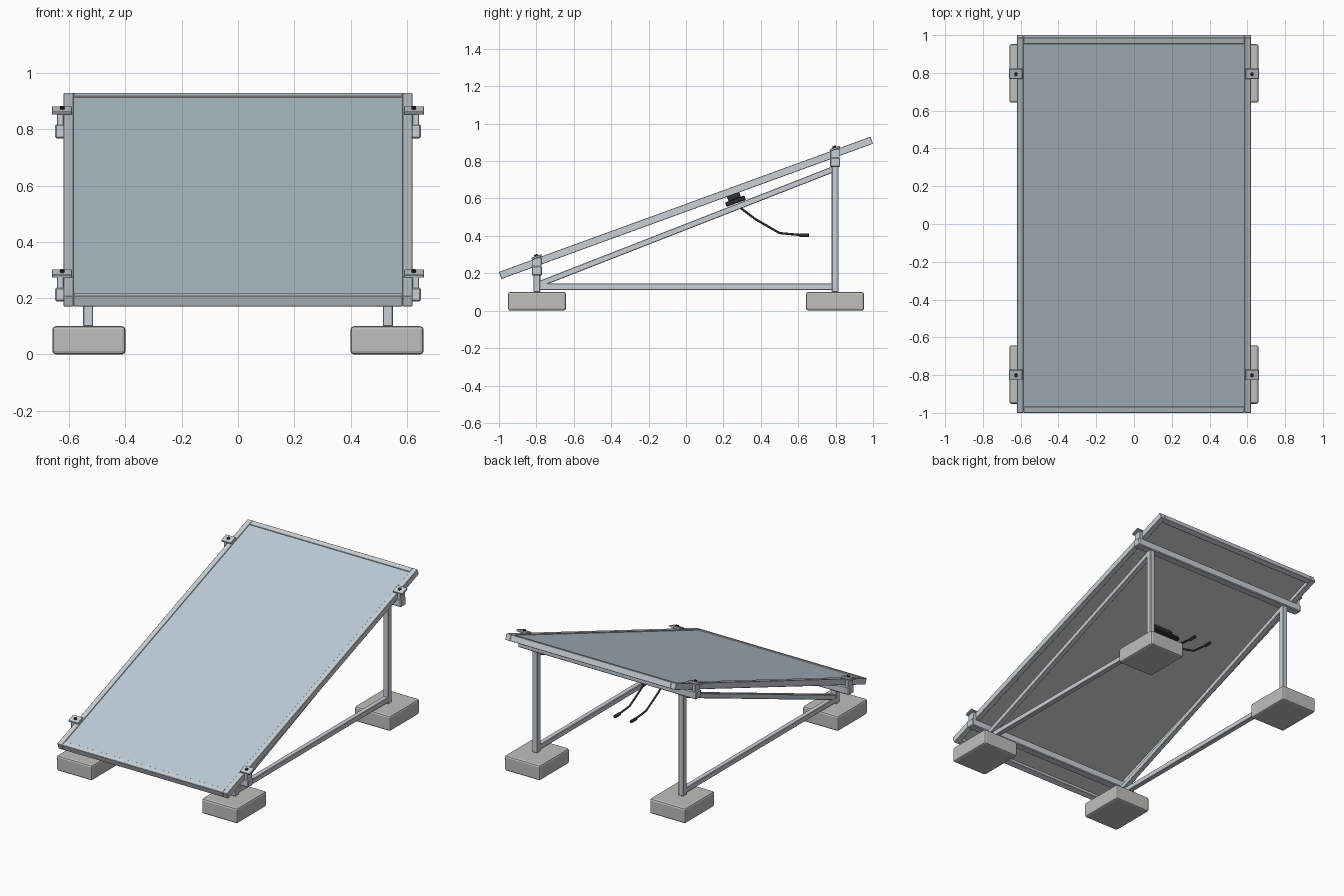
import bpy, bmesh, math
from mathutils import Matrix, Vector

if "Cube" in bpy.data.objects:
    bpy.data.objects.remove(bpy.data.objects["Cube"])

TILT = math.radians(20)
PANEL = Matrix.Translation((0, 0, 0.55)) @ Matrix.Rotation(TILT, 4, 'X')
I = Matrix.Identity(4)


def material(name, rgb):
    m = bpy.data.materials.new(name)
    m.diffuse_color = (*rgb, 1)
    m.use_nodes = True
    m.node_tree.nodes["Principled BSDF"].inputs["Base Color"].default_value = m.diffuse_color
    return m


STEEL = material("steel", (0.58, 0.63, 0.67))
GLASS = material("glass", (0.50, 0.60, 0.67))
WHITE = material("backing", (0.75, 0.75, 0.72))
STONE = material("concrete", (0.52, 0.52, 0.49))
BLACK = material("black_plastic", (0.03, 0.03, 0.035))


def link(name, data, mat, matrix=I):
    ob = bpy.data.objects.new(name, data)
    bpy.context.collection.objects.link(ob)
    data.materials.append(mat)
    ob.matrix_world = matrix
    return ob


def box(name, centre, size, mat, matrix=I, bevel=0.003, segments=1):
    bm = bmesh.new()
    bmesh.ops.create_cube(bm, size=1)
    bmesh.ops.scale(bm, vec=size, verts=bm.verts)
    me = bpy.data.meshes.new(name)
    bm.to_mesh(me)
    bm.free()
    ob = link(name, me, mat, matrix @ Matrix.Translation(centre))
    if bevel:
        mod = ob.modifiers.new("edges", 'BEVEL')
        mod.width, mod.segments = bevel, segments
    return ob


def beam(name, a, b, width, mat):
    a, b = Vector(a), Vector(b)
    d = b - a
    # beams lie in the y-z plane, so one rotation about x aims them
    rot = Matrix.Rotation(math.atan2(d.z, d.y), 4, 'X')
    return box(name, (0, 0, 0), (width, d.length, width), mat,
               Matrix.Translation((a + b) / 2) @ rot)


def cylinder(name, matrix, radius, depth, mat, sides):
    bm = bmesh.new()
    bmesh.ops.create_cone(bm, cap_ends=True, segments=sides,
                          radius1=radius, radius2=radius, depth=depth)
    me = bpy.data.meshes.new(name)
    bm.to_mesh(me)
    bm.free()
    return link(name, me, mat, matrix)


def tube(name, points, radius, mat):
    cu = bpy.data.curves.new(name, 'CURVE')
    cu.dimensions = '3D'
    cu.bevel_depth, cu.bevel_resolution, cu.use_fill_caps = radius, 2, True
    sp = cu.splines.new('POLY')
    sp.points.add(len(points) - 1)
    for p, co in zip(sp.points, points):
        p.co = (*co, 1)
    return link(name, cu, mat)


# Panel: glass, backing sheet and four frame bars, in tilted space
W, L, T, F = 1.24, 2.114, 0.04, 0.035
box("glass", (0, 0, 0.0125), (W - F, L - F, 0.005), GLASS, PANEL, 0)
box("backing_sheet", (0, 0, 0.0075), (W - F, L - F, 0.005), WHITE, PANEL, 0)
for s, side, end in ((-1, "left", "lower"), (1, "right", "upper")):
    box(f"frame_{side}", (s * (W - F) / 2, 0, 0), (F, L, T), STEEL, PANEL, 0.002)
    box(f"frame_{end}", (0, s * (L - F) / 2, 0), (W - 2 * F, F, T), STEEL, PANEL, 0.002)

# Cross rails, concrete feet and clamps
for sy, row in ((-1, "front"), (1, "rear")):
    y = sy * 0.797
    under = 0.55 + y * math.tan(TILT) - 0.022
    box(f"{row}_rail", (0, y, under - 0.025), (1.30, 0.055, 0.05), STEEL, bevel=0.005)
    for sx, side in ((-1, "left"), (1, "right")):
        box(f"{row}_{side}_foot", (sx * 0.53, y, 0.05), (0.26, 0.31, 0.10),
            STONE, bevel=0.012, segments=2)
        beam(f"{row}_{side}_leg", (sx * 0.533, y, 0.10),
             (sx * 0.533, y, under - 0.045), 0.036, STEEL)
        v = y / math.cos(TILT) + 0.008
        box(f"{row}_{side}_clamp_web", (sx * 0.632, y, under + 0.018),
            (0.022, 0.05, 0.056), STEEL, bevel=0.002)
        box(f"{row}_{side}_clamp_plate", (sx * 0.626, v, 0.026),
            (0.072, 0.056, 0.012), STEEL, PANEL, 0.002)
        cylinder(f"{row}_{side}_clamp_bolt",
                 PANEL @ Matrix.Translation((sx * 0.625, v, 0.035)), 0.010, 0.010, BLACK, 6)

# Triangular side frames: base beam and sloping brace
for sx, side in ((-1, "left"), (1, "right")):
    x = sx * 0.533
    beam(f"{side}_base_beam", (x, -0.797, 0.128), (x, 0.797, 0.128), 0.034, STEEL)
    beam(f"{side}_brace", (x, -0.79, 0.140), (x, 0.79, 0.757), 0.032, STEEL)

# Junction box on the underside
box("junction_box", (0, 0.261, -0.057), (0.20, 0.11, 0.025), BLACK, PANEL, 0.004)
box("junction_box_mount", (0, 0.261, -0.020), (0.14, 0.07, 0.05), BLACK, PANEL, 0)

# Two hanging cables with plugs
path = [(0.275, 0.562), (0.37, 0.49), (0.50, 0.415), (0.62, 0.404)]
for sx, side in ((-1, "left"), (1, "right")):
    x = sx * 0.06
    tube(f"{side}_cable", [(x, y, z) for y, z in path], 0.006, BLACK)
    cylinder(f"{side}_plug", Matrix.Translation((x, 0.633, 0.403)) @
             Matrix.Rotation(math.pi / 2, 4, 'X'), 0.010, 0.05, BLACK, 12)
